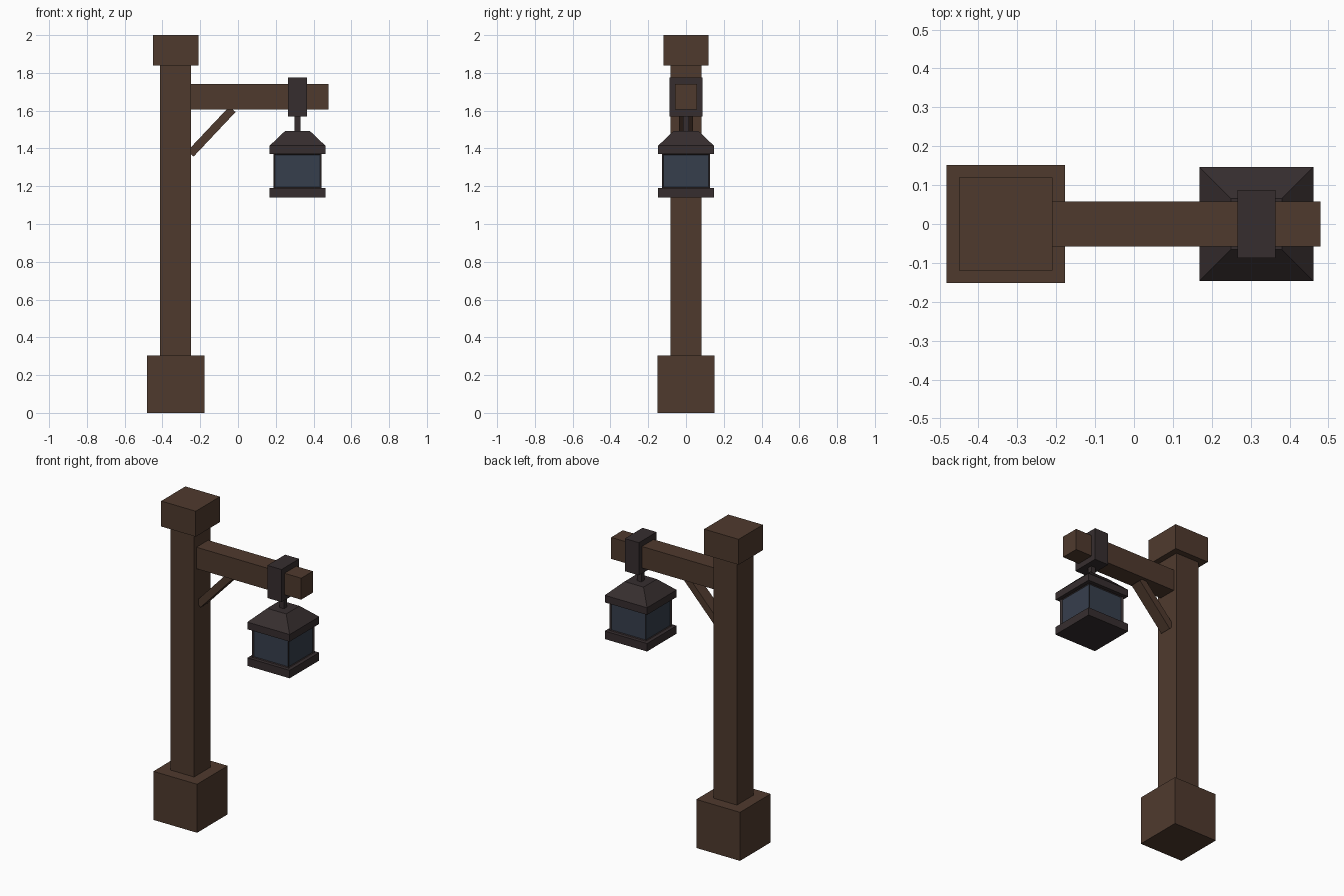
import bpy
import bmesh
import math
from mathutils import Vector

cube = bpy.data.objects.get("Cube")
if cube:
    bpy.data.objects.remove(cube, do_unlink=True)


def material(name, color):
    mat = bpy.data.materials.new(name)
    mat.use_nodes = True
    mat.diffuse_color = color
    mat.node_tree.nodes["Principled BSDF"].inputs["Base Color"].default_value = color
    return mat


wood = material("brown wood", (0.078, 0.042, 0.027, 1))
metal = material("dark metal", (0.037, 0.027, 0.028, 1))
glass = material("blue glass", (0.037, 0.049, 0.073, 1))

POST_X = -0.33
LAMP_X = 0.315


def block(name, x, half_x, half_y, z0, z1, mat, top_scale=1.0):
    """Box between two heights, optionally tapered towards the top."""
    bm = bmesh.new()
    bmesh.ops.create_cube(bm, size=2)
    for v in bm.verts:
        s = top_scale if v.co.z > 0 else 1.0
        v.co = Vector((v.co.x * half_x * s, v.co.y * half_y * s,
                       v.co.z * (z1 - z0) / 2))
    mesh = bpy.data.meshes.new(name)
    bm.to_mesh(mesh)
    bm.free()
    mesh.materials.append(mat)
    obj = bpy.data.objects.new(name, mesh)
    obj.location = (x, 0, (z0 + z1) / 2)
    bpy.context.collection.objects.link(obj)
    return obj


# Wooden post
block("post_base", POST_X, 0.152, 0.152, 0, 0.305, wood)
block("post", POST_X, 0.082, 0.082, 0.305, 1.84, wood)
block("post_cap", POST_X, 0.12, 0.12, 1.84, 2.0, wood)

# Arm and diagonal brace
block("arm", 0.115, 0.365, 0.058, 1.605, 1.74, wood)
brace = block("brace", -0.14, 0.162, 0.037, 1.468, 1.512, wood)
brace.rotation_euler.y = -math.radians(46.7)

# Metal strap around the arm and the hanging rod
block("arm_strap", LAMP_X, 0.049, 0.088, 1.57, 1.775, metal)
block("hanger_rod", LAMP_X, 0.016, 0.016, 1.48, 1.575, metal)

# Lantern roof and floor
block("lantern_roof", LAMP_X, 0.147, 0.147, 1.415, 1.492, metal, top_scale=0.45)
block("lantern_eave", LAMP_X, 0.147, 0.147, 1.37, 1.415, metal)
block("lantern_floor", LAMP_X, 0.147, 0.147, 1.14, 1.19, metal)

# Lantern body with recessed panes on the four sides
body = block("lantern_body", LAMP_X, 0.128, 0.128, 1.185, 1.375, metal)
body.data.materials.append(glass)
bm = bmesh.new()
bm.from_mesh(body.data)
bm.normal_update()
panes = [f for f in bm.faces if abs(f.normal.z) < 0.5]
bmesh.ops.inset_individual(bm, faces=panes, thickness=0.014, depth=-0.008)
for pane in panes:
    pane.material_index = 1
bm.to_mesh(body.data)
bm.free()
